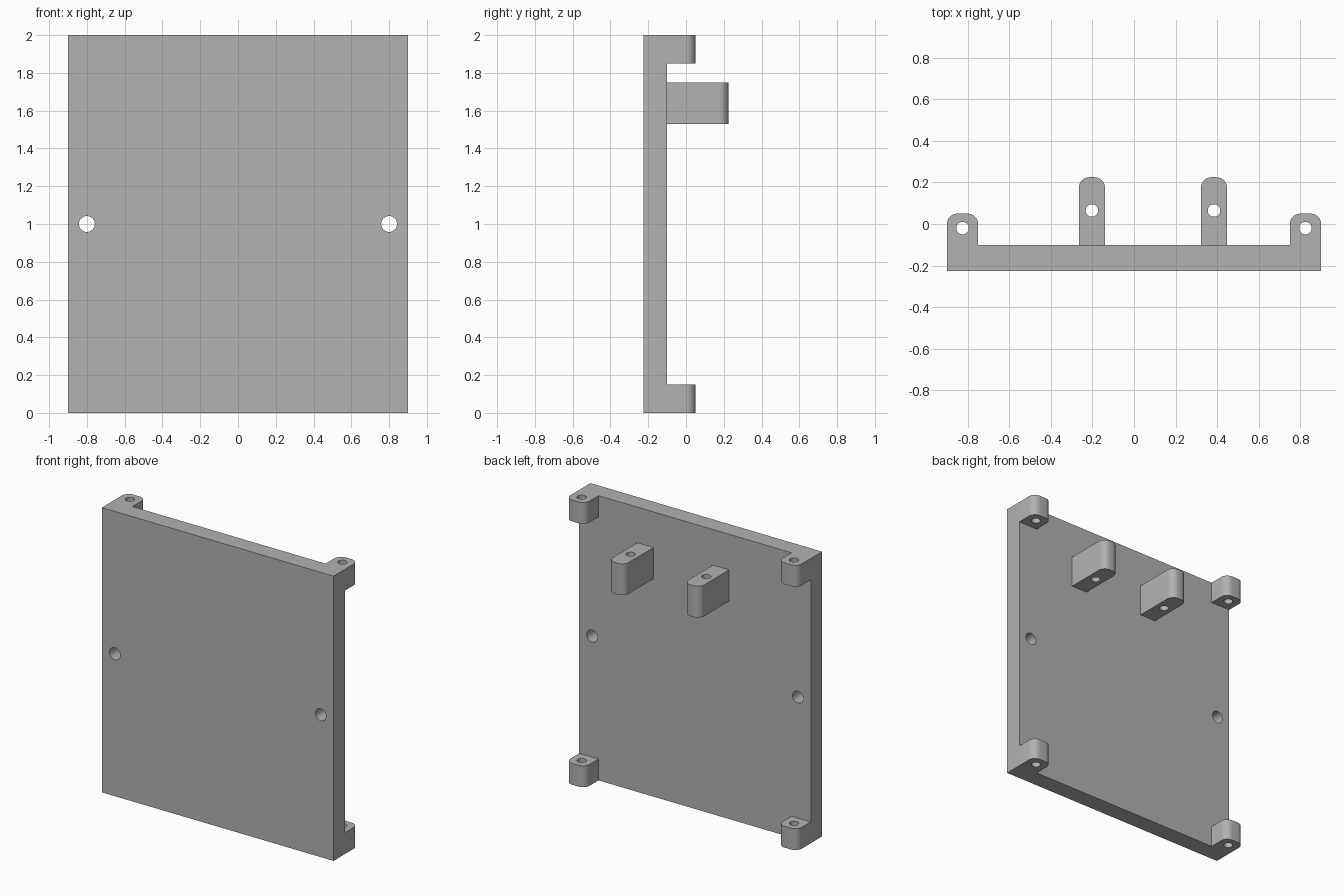
import bpy
import bmesh
from math import sin, cos, pi

cube = bpy.data.objects.get("Cube")
if cube:
    bpy.data.objects.remove(cube, do_unlink=True)

FRONT, BACK = -0.225, -0.1      # plate faces in y
HALF_WIDTH, HEIGHT = 0.9, 2.0

grey = bpy.data.materials.new("grey_plastic")
grey.use_nodes = True
colour = (0.445, 0.445, 0.445, 1)
grey.diffuse_color = colour
grey.node_tree.nodes["Principled BSDF"].inputs["Base Color"].default_value = colour


def arc(cx, cy, r, start, end, steps):
    angles = [start + (end - start) * i / steps for i in range(steps + 1)]
    return [(cx + r * cos(a), cy + r * sin(a)) for a in angles]


def circle(cx, cy, r):
    return arc(cx, cy, r, 0, 2 * pi, 32)[:-1]


def extrude_profile(name, loops, depth, location, rotation=(0, 0, 0)):
    """Extrude an outline with holes by depth, centred on location."""
    curve = bpy.data.curves.new(name, "CURVE")
    curve.dimensions = "2D"
    curve.fill_mode = "BOTH"
    curve.extrude = depth / 2
    for loop in loops:
        spline = curve.splines.new("POLY")
        spline.points.add(len(loop) - 1)
        for point, (x, y) in zip(spline.points, loop):
            point.co = (x, y, 0, 1)
        spline.use_cyclic_u = True
    obj = bpy.data.objects.new(name, curve)
    bpy.context.collection.objects.link(obj)
    obj.location = location
    obj.rotation_euler = rotation
    bpy.ops.object.select_all(action="DESELECT")
    obj.select_set(True)
    bpy.context.view_layer.objects.active = obj
    bpy.ops.object.convert(target="MESH")
    obj = bpy.context.object
    # Weld the caps to the walls
    bm = bmesh.new()
    bm.from_mesh(obj.data)
    bmesh.ops.remove_doubles(bm, verts=bm.verts, dist=0.0001)
    bmesh.ops.recalc_face_normals(bm, faces=bm.faces)
    bm.to_mesh(obj.data)
    bm.free()
    obj.data.materials.clear()
    obj.data.materials.append(grey)
    bpy.ops.object.shade_smooth_by_angle(angle=pi / 6)
    return obj


def lug(name, x, width, tip, hole_y, bottom, top, radius=0.05):
    """Upright block on the back of the plate with rounded tip and a bore."""
    w = width / 2
    outline = [(-w, BACK), (w, BACK)]
    outline += arc(w - radius, tip - radius, radius, 0, pi / 2, 8)
    outline += arc(radius - w, tip - radius, radius, pi / 2, pi, 8)
    extrude_profile(name, [outline, circle(0, hole_y, 0.03)],
                    top - bottom, (x, 0, (bottom + top) / 2))


# Flat plate with a screw hole at each side
outline = [(-HALF_WIDTH, 0), (HALF_WIDTH, 0), (HALF_WIDTH, HEIGHT), (-HALF_WIDTH, HEIGHT)]
holes = [circle(side * 0.8, 1.0, 0.042) for side in (-1, 1)]
extrude_profile("plate", [outline] + holes, BACK - FRONT,
                (0, (FRONT + BACK) / 2, 0), (pi / 2, 0, 0))

# Hinge lugs at the four corners
for side, side_name in ((1, "left"), (-1, "right")):
    for level, bottom in (("lower", 0), ("upper", HEIGHT - 0.15)):
        lug(f"{level}_{side_name}_corner_lug", side * 0.825, 0.15, 0.05, -0.02,
            bottom, bottom + 0.15)

# Two taller brackets on the back
for side_name, x in (("left", 0.385), ("right", -0.2025)):
    lug(f"{side_name}_bracket", x, 0.125, 0.225, 0.065, 1.53, 1.75)
